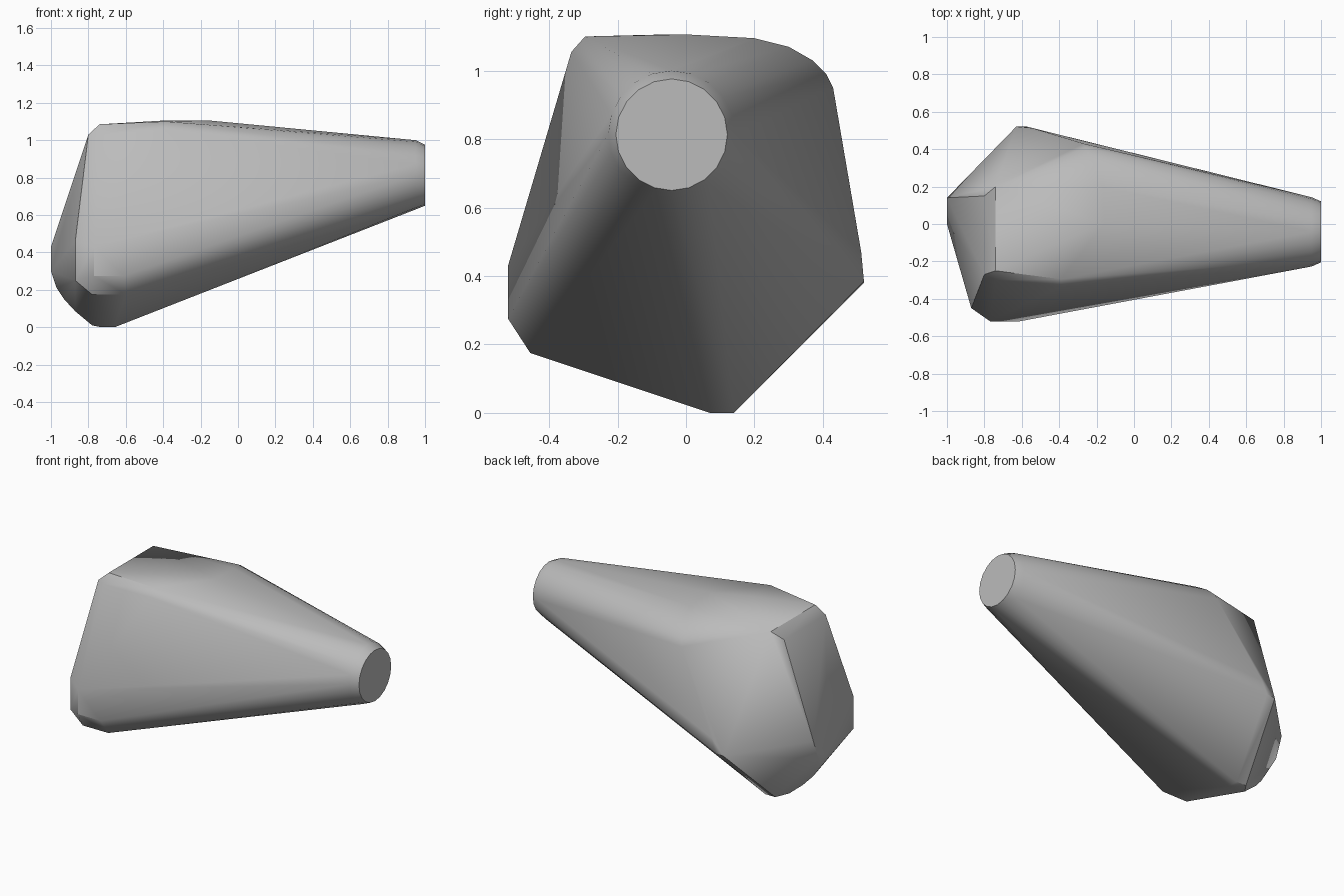
import bpy
import bmesh
from math import cos, sin, tau, radians

cube = bpy.data.objects.get("Cube")
if cube:
    bpy.data.objects.remove(cube, do_unlink=True)


def make_material(name, value):
    material = bpy.data.materials.new(name)
    material.use_nodes = True
    colour = (value, value, value, 1)
    material.diffuse_color = colour
    shader = next(n for n in material.node_tree.nodes if n.type == 'BSDF_PRINCIPLED')
    shader.inputs["Base Color"].default_value = colour
    return material


def ring(x, centre_z, radius, sides=20):
    """Circle facing along x, used for the blunt narrow end."""
    angles = [tau * i / sides for i in range(sides)]
    return [(x, -0.042 + radius * sin(a), centre_z + radius * cos(a)) for a in angles]


# Blunt round tip with a small chamfer
narrow_end = ring(1, 0.813, 0.163) + ring(0.95, 0.815, 0.185)

# Chamfered flat crown at the wide end
crown = [(-0.74, -0.25, 1.085), (-0.74, 0.2, 1.085),
         (-0.8, -0.27, 1.03), (-0.8, 0.15, 1.03),
         (-0.74, -0.3, 1.03),
         (-0.39, -0.295, 1.1), (-0.39, -0.335, 1.055)]

# Rounded shoulder between crown and back
shoulder = [(-0.4, -0.1, 1.105), (-0.16, 0, 1.106), (-0.17, 0.2, 1.095),
            (-0.21, 0.3, 1.07), (-0.24, 0.37, 1.03), (-0.26, 0.41, 0.99),
            (-0.27, 0.43, 0.95)]

# Lower front corner with cut edges
front_corner = [(-0.77, -0.52, 0.43), (-0.77, -0.52, 0.275), (-0.61, -0.52, 0.275),
                (-0.87, -0.45, 0.46), (-0.87, -0.45, 0.25),
                (-0.78, -0.455, 0.175), (-0.6, -0.455, 0.175)]

# Sharp back corner
back_corner = [(-0.63, 0.52, 0.38), (-0.57, 0.52, 0.385), (-0.54, 0.512, 0.47)]

# Curved keel from the wide end down to the base
keel = [(-1, 0.14, 0.43), (-1, 0, 0.3), (-1, 0.09, 0.3), (-0.97, 0.03, 0.21),
        (-0.93, 0.04, 0.15), (-0.87, 0.06, 0.085), (-0.78, 0.07, 0.01)]

# Small flat foot
foot = [(x, y, 0) for x in (-0.73, -0.66) for y in (0.07, 0.14)]

# Wrap one convex skin around all the outline points
bm = bmesh.new()
for point in narrow_end + crown + shoulder + front_corner + back_corner + keel + foot:
    bm.verts.new(point)
bmesh.ops.convex_hull(bm, input=bm.verts[:])
loose = [v for v in bm.verts if not v.link_faces]
bmesh.ops.delete(bm, geom=loose, context='VERTS')
bmesh.ops.dissolve_limit(bm, angle_limit=radians(1), verts=bm.verts[:], edges=bm.edges[:])
bmesh.ops.recalc_face_normals(bm, faces=bm.faces[:])

mesh = bpy.data.meshes.new("tapered_hull")
bm.to_mesh(mesh)
bm.free()
mesh.materials.append(make_material("plain_grey", 0.5))
hull = bpy.data.objects.new("tapered_hull", mesh)
bpy.context.collection.objects.link(hull)

# Smooth rounded areas, crisp chamfers
bpy.ops.object.select_all(action='DESELECT')
hull.select_set(True)
bpy.context.view_layer.objects.active = hull
bpy.ops.object.shade_smooth_by_angle(angle=radians(30))
